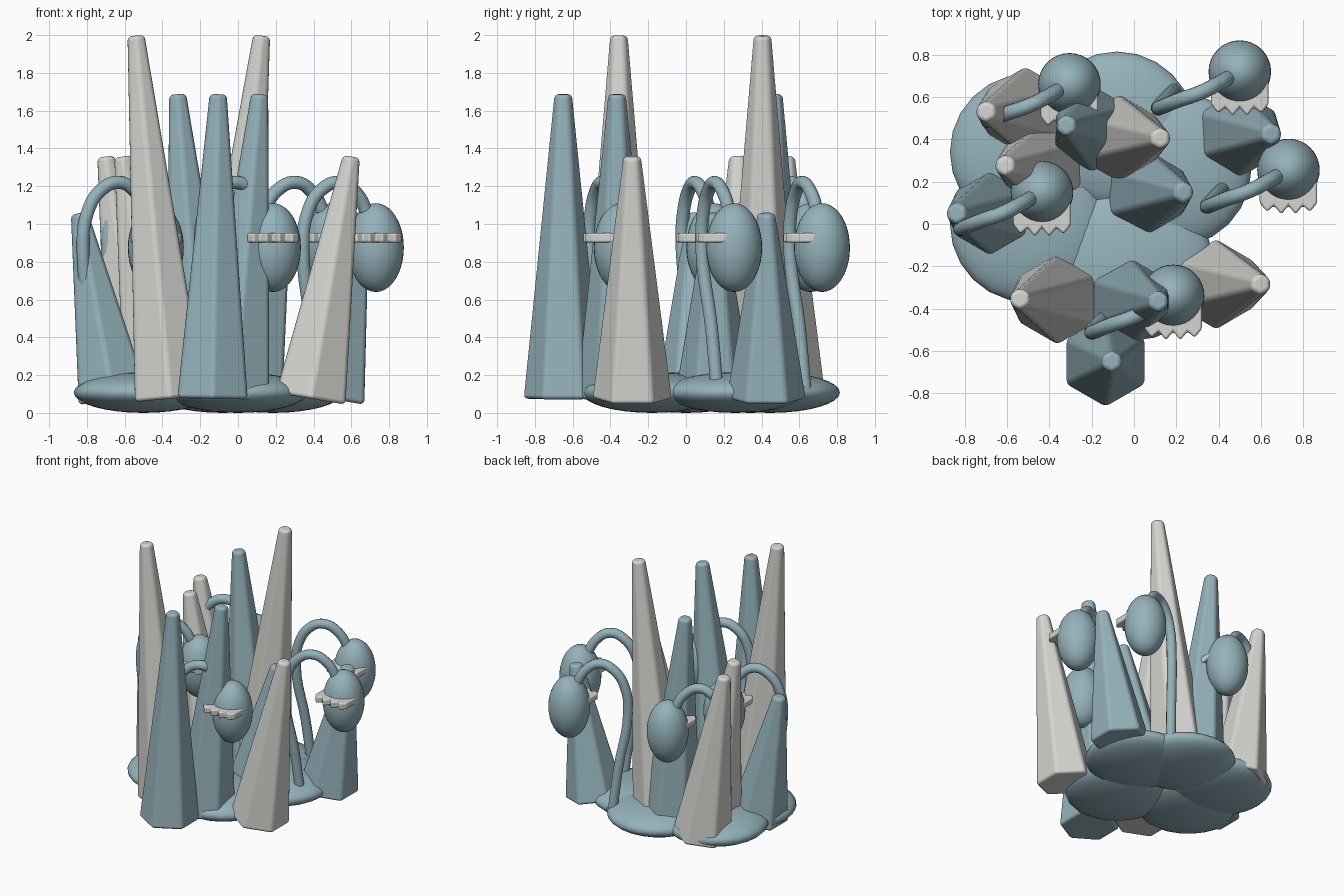
import bpy, bmesh, math
from mathutils import Vector, Matrix

if "Cube" in bpy.data.objects:
    bpy.data.objects.remove(bpy.data.objects["Cube"])


def material(name, rgb):
    m = bpy.data.materials.new(name)
    m.diffuse_color = (*rgb, 1)
    m.use_nodes = True
    m.node_tree.nodes["Principled BSDF"].inputs["Base Color"].default_value = m.diffuse_color
    return m


BLUE = material("dusty_blue", (0.30, 0.445, 0.50))
PALE = material("pale_grey", (0.66, 0.67, 0.63))


def finish(name, bm, mat, bevel=0.0):
    bmesh.ops.recalc_face_normals(bm, faces=bm.faces)
    me = bpy.data.meshes.new(name)
    bm.to_mesh(me)
    bm.free()
    me.materials.append(mat)
    me.polygons.foreach_set("use_smooth", [True] * len(me.polygons))
    ob = bpy.data.objects.new(name, me)
    bpy.context.collection.objects.link(ob)
    if bevel:
        b = ob.modifiers.new("rounded_edges", 'BEVEL')
        b.width = bevel
        b.segments = 3
        b.harden_normals = True
    return ob


def ellipsoid(name, centre, radii, mat, segments=32, rings=20):
    bm = bmesh.new()
    bmesh.ops.create_uvsphere(bm, u_segments=segments, v_segments=rings, radius=1,
                              matrix=Matrix.Translation(centre) @ Matrix.Diagonal((*radii, 1)))
    return finish(name, bm, mat)


def spire(name, base, tip, mat):
    # leaning, tapered hexagonal column
    a, b = Vector(base), Vector(tip)
    turn = Vector((0, 0, 1)).rotation_difference(b - a).to_matrix().to_4x4()
    bm = bmesh.new()
    bmesh.ops.create_cone(bm, cap_ends=True, segments=6, radius1=0.215, radius2=0.052,
                          depth=(b - a).length,
                          matrix=Matrix.Translation((a + b) / 2) @ turn)
    return finish(name, bm, mat, 0.022)


def stem(name, centre):
    # arching stalk from the mound over to the bulb
    path = [(-0.31, -0.09, 0.12), (-0.34, -0.12, 0.45), (-0.385, -0.17, 0.85),
            (-0.365, -0.165, 1.05), (-0.29, -0.135, 1.18), (-0.19, -0.10, 1.22),
            (-0.10, -0.055, 1.16), (-0.04, -0.02, 1.04)]
    cu = bpy.data.curves.new(name, 'CURVE')
    cu.dimensions = '3D'
    cu.bevel_depth = 0.035
    cu.bevel_resolution = 4
    cu.use_fill_caps = True
    cu.resolution_u = 6
    s = cu.splines.new('BEZIER')
    s.bezier_points.add(len(path) - 1)
    for p, (x, y, z) in zip(s.bezier_points, path):
        p.co = (centre[0] + x, centre[1] + y, z)
        p.handle_left_type = p.handle_right_type = 'AUTO'
    cu.materials.append(BLUE)
    ob = bpy.data.objects.new(name, cu)
    bpy.context.collection.objects.link(ob)
    return ob


def teeth(name, centre):
    # scalloped plate with four points facing the front
    w = 0.068
    outline = [(-2 * w, -0.03), (-2 * w, -0.155)]
    for i in range(4):
        x = (i - 2) * w
        drop = 0.012 if i in (1, 2) else 0
        outline.append((x + w / 2, -0.197 - drop))
        outline.append((x + w, -0.155 if i == 3 else -0.168))
    outline.append((2 * w, -0.03))
    bm = bmesh.new()
    f = bm.faces.new([bm.verts.new((centre[0] + x, centre[1] + y, 0.902)) for x, y in outline])
    up = bmesh.ops.extrude_face_region(bm, geom=[f])["geom"]
    bmesh.ops.translate(bm, vec=(0, 0, 0.05),
                        verts=[v for v in up if isinstance(v, bmesh.types.BMVert)])
    return finish(name, bm, PALE, 0.012)


# overlapping mounds
mounds = [(-0.50, 0.34), (-0.08, 0.445), (-0.50, 0.0), (0.185, 0.26), (0.0, -0.18)]
for i, (x, y) in enumerate(mounds):
    ellipsoid(f"mound_{i + 1}", (x, y, 0.108), (0.37, 0.37, 0.108), BLUE, 24, 16)

# spires: base x, base y, tip x, tip y, height, colour
spires = [
    (-0.135, -0.65, -0.105, -0.65, 1.69, BLUE),
    (-0.02, -0.37, 0.115, -0.365, 1.69, BLUE),
    (-0.19, 0.45, -0.32, 0.465, 1.69, BLUE),
    (0.485, 0.425, 0.65, 0.425, 1.06, BLUE),
    (0.05, 0.15, 0.235, 0.15, 1.06, BLUE),
    (-0.66, 0.05, -0.84, 0.05, 1.06, BLUE),
    (-0.36, -0.355, -0.54, -0.355, 2.0, PALE),
    (-0.08, 0.405, 0.125, 0.405, 2.0, PALE),
    (0.385, -0.285, 0.60, -0.285, 1.36, PALE),
    (-0.42, 0.28, -0.61, 0.275, 1.36, PALE),
    (-0.51, 0.53, -0.70, 0.53, 1.36, PALE),
]
for i, (bx, by, tx, ty, h, mat) in enumerate(spires):
    spire(f"spire_{i + 1}", (bx, by, 0.075), (tx, ty, h - 0.003), mat)

# drooping bulbs with stalks and teeth
bulbs = [(0.50, 0.72), (0.73, 0.255), (-0.305, 0.66), (-0.435, 0.15), (0.185, -0.34)]
for i, (x, y) in enumerate(bulbs):
    ellipsoid(f"bulb_{i + 1}", (x, y, 0.875), (0.148, 0.148, 0.235), BLUE)
    stem(f"stalk_{i + 1}", (x, y))
    teeth(f"teeth_{i + 1}", (x, y))
